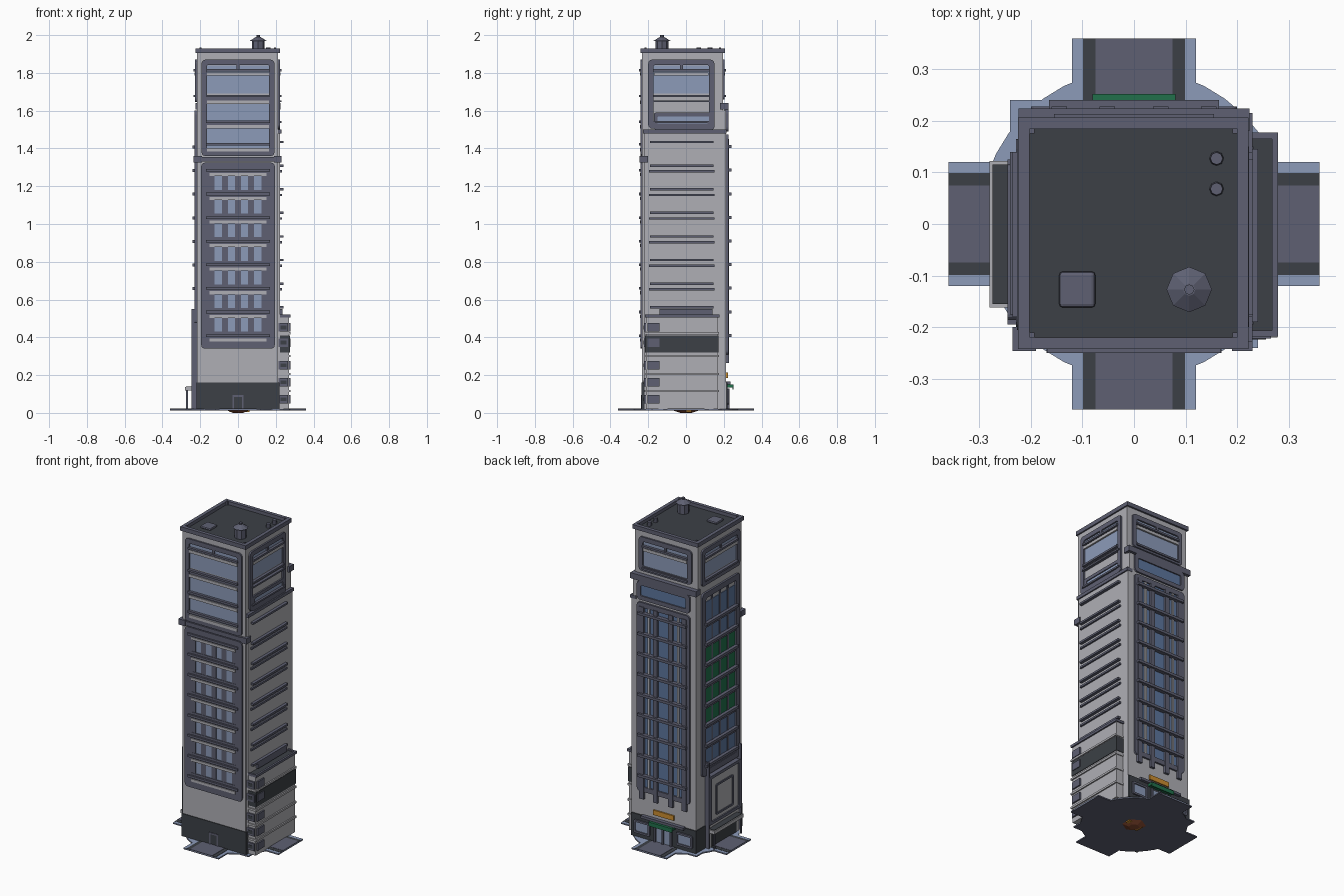
import bpy, bmesh, math
from mathutils import Vector

cube = bpy.data.objects.get("Cube")
if cube:
    bpy.data.objects.remove(cube, do_unlink=True)


def material(name, r, g, b):
    m = bpy.data.materials.new(name)
    m.use_nodes = True
    m.diffuse_color = (r, g, b, 1)
    m.node_tree.nodes["Principled BSDF"].inputs["Base Color"].default_value = (r, g, b, 1)
    return m


wall = material("light grey wall", .43, .43, .46)
trim = material("slate trim", .112, .117, .168)
dark = material("charcoal", .045, .051, .061)
glass = material("pale blue", .262, .328, .485)
deep = material("deep blue glass", .11, .18, .34)
green = material("green", .015, .16, .07)
orange = material("orange", .6, .27, .03)
rust = material("rust brown", .25, .07, .03)

# Each side maps (across, outward, up) to model space
SIDES = {"front": lambda u, d, z: (u, -d, z), "back": lambda u, d, z: (u, d, z),
         "right": lambda u, d, z: (d, u, z), "left": lambda u, d, z: (-d, u, z)}


def finish(name, mat, bm):
    bmesh.ops.recalc_face_normals(bm, faces=bm.faces)
    me = bpy.data.meshes.new(name)
    bm.to_mesh(me)
    bm.free()
    me.materials.append(mat)
    ob = bpy.data.objects.new(name, me)
    bpy.context.collection.objects.link(ob)
    return ob


def boxes(name, mat, items, side="back"):
    """One object from boxes (u0, u1, d0, d1, z0, z1) laid on a side."""
    bm = bmesh.new()
    for u0, u1, d0, d1, z0, z1 in items:
        a, b = Vector(SIDES[side](u0, d0, z0)), Vector(SIDES[side](u1, d1, z1))
        cube = bmesh.ops.create_cube(bm, size=1)["verts"]
        for v in cube:
            v.co = Vector([(a[i] + b[i]) / 2 + v.co[i] * abs(b[i] - a[i]) for i in range(3)])
    return finish(name, mat, bm)


def rounded(u0, u1, z0, z1, r):
    pts = []
    for i, (u, z) in enumerate([(u1 - r, z1 - r), (u0 + r, z1 - r), (u0 + r, z0 + r), (u1 - r, z0 + r)]):
        for k in range(4):
            t = math.radians(90 * i + 30 * k)
            pts.append((u + r * math.cos(t), z + r * math.sin(t)))
    return pts


def frame(name, side, u0, u1, z0, z1, w, d0, d1, r=.02, mat=trim):
    """Rounded picture frame standing off a wall."""
    bm = bmesh.new()
    outer = rounded(u0, u1, z0, z1, r)
    inner = rounded(u0 + w, u1 - w, z0 + w, z1 - w, r / 2)
    loops = [[bm.verts.new(SIDES[side](u, d, z)) for u, z in pts]
             for pts, d in ((outer, d0), (outer, d1), (inner, d1), (inner, d0))]
    n = len(outer)
    for a, b in zip(loops, loops[1:] + loops[:1]):
        for i in range(n):
            bm.faces.new((a[i], a[(i + 1) % n], b[(i + 1) % n], b[i]))
    return finish(name, mat, bm)


def rim(name, mat, x0, x1, y0, y1, z0, z1, w):
    """Four walls around a flat roof."""
    boxes(name, mat, [(x0, x1, y0, y0 + w, z0, z1), (x0, x1, y1 - w, y1, z0, z1),
                      (x0, x0 + w, y0, y1, z0, z1), (x1 - w, x1, y0, y1, z0, z1)])


def cone(name, mat, x, y, z0, z1, r0, r1, n=8):
    bm = bmesh.new()
    bmesh.ops.create_cone(bm, cap_ends=True, segments=n, radius1=r0, radius2=r1, depth=z1 - z0)
    bmesh.ops.translate(bm, verts=bm.verts, vec=(x, y, (z0 + z1) / 2))
    return finish(name, mat, bm)


FLOORS = [.41 + .125 * k for k in range(9)]

# Ground: crossing streets over a round pavement
for name, mat, z0, z1 in (("ground_underside", trim, .013, .018), ("pavement", glass, .018, .021)):
    cone(name + "_disc", mat, 0, 0, z0, z1, .3, .3, 40)
    boxes(name + "_arms", mat, [(-.36, .36, -.12, .12, z0, z1), (-.12, .12, -.36, .36, z0, z1),
                                (-.24, -.1, .1, .24, z0, z1), (.1, .24, -.24, -.1, z0, z1)])
boxes("gutters", dark, [(-.36, .36, -.099, .099, .021, .0225), (-.099, .099, -.36, .36, .021, .0225)])
boxes("roads", trim, [(-.36, .36, -.075, .075, .0225, .024), (-.075, .075, -.36, .36, .0225, .024)])
cone("under_core", rust, 0, 0, 0, .014, .03, .07, 6)
boxes("under_plates", orange, [(-.045, .005, -.03, .02, .004, .0135), (.02, .06, 0, .03, .006, .0135)])

# Tower masses
boxes("tower_core", wall, [(-.217, .213, -.232, .195, .02, 1.905)])
boxes("rear_and_side_mass", wall, [(-.217, .222, -.22, .213, .02, 1.48), (-.217, .213, -.2, .213, 1.48, 1.6)])
boxes("plinth", dark, [(-.221, .221, -.236, .219, .02, .16)])
boxes("side_setback_cap", trim, [(.19, .23, -.228, .215, 1.48, 1.5)])
boxes("rear_setback_cap", trim, [(-.224, .224, .18, .224, 1.605, 1.64)])
boxes("front_belt", trim, [(-.225, .225, -.242, -.2, 1.33, 1.355), (-.235, -.19, -.246, -.2, 1.325, 1.36),
                           (.19, .23, -.246, -.2, 1.325, 1.36)])

# Roof
boxes("roof_deck", dark, [(-.21, .21, -.23, .19, 1.9, 1.91)])
rim("parapet", trim, -.225, .222, -.242, .206, 1.905, 1.93, .022)
cone("roof_tank", trim, .107, -.127, 1.91, 1.975, .034, .034)
cone("roof_tank_lid", trim, .107, -.127, 1.97, 1.99, .044, .012)
cone("roof_tank_knob", trim, .107, -.127, 1.985, 2, .01, .01)
for y in (.068, .127):
    cone("roof_vent", trim, .16, y, 1.91, 1.935, .014, .012)
hatch = boxes("roof_hatch", trim, [(-.145, -.075, -.162, -.092, 1.91, 1.926)])
bev = hatch.modifiers.new("rounding", "BEVEL")
bev.width, bev.segments = .007, 2
boxes("parapet_studs", trim, [(x - .005, x + .005, y - .005, y + .005, 1.91, 1.935)
                              for x in (-.198, .196) for y in (-.215, .18)])


def crown_window(side, c, h, d, z0):
    """Tall top storey window with frame, sills and a centre bracket."""
    frame(side + "_crown_frame", side, c - h, c + h, z0, 1.87, .028, d - .01, d + .01)
    boxes(side + "_crown_glass", glass, [(c - h + .02, c + h - .02, d, d + .002, 1.69, 1.84)], side)
    boxes(side + "_crown_sills", trim, [(c - h + .025, c + h - .025, d, d + .018, z, z + .012)
                                        for z in (1.672, 1.808)], side)
    boxes(side + "_crown_bands", wall, [(c - h + .03, c + h - .03, d, d + .012, 1.785, 1.803)], side)
    boxes(side + "_crown_bracket", trim, [(c - .008, c + .008, d, d + .01, 1.82, 1.845)], side)


crown_window("back", 0, .18, .195, 1.66)
crown_window("left", -.02, .185, .217, 1.645)
crown_window("right", -.025, .175, .213, 1.505)
crown_window("front", 0, .193, .232, 1.36)

# Right crown lower strip
frame("right_low_frame", "right", -.17, .15, 1.5, 1.59, .02, .21, .222, .012)
boxes("right_low_glass", glass, [(-.16, .14, .21, .216, 1.51, 1.58)], "right")
boxes("right_low_sills", trim, [(-.18, .14, .21, .23, z, z + .01) for z in (1.535, 1.645)], "right")

# Front upper storeys
boxes("front_upper_glass", glass, [(-.17, .17, .23, .234, 1.38, 1.67)], "front")
boxes("front_upper_sills", trim, [(-.17, .17, .23, .25, z, z + .014) for z in (1.415, 1.535)], "front")
boxes("front_upper_bands", wall, [(-.165, .165, .23, .244, z, z + .018) for z in (1.385, 1.505, 1.635)], "front")
boxes("front_upper_spandrels", trim, [(-.165, .165, .23, .238, z, z + .03) for z in (1.37, 1.515, 1.645)], "front")

# Front lower storeys
frame("front_frame", "front", -.195, .195, .34, 1.325, .045, .225, .241)
boxes("front_glass", glass, [(-.155, .155, .23, .234, .38, 1.285)], "front")
boxes("front_mullions", trim, [(u - .016, u + .016, .23, .237, .38, 1.285)
                               for u in (-.14, -.07, 0, .07, .14)], "front")
boxes("front_sills", trim, [(-.17, .17, .23, .25, z - .008, z + .006) for z in FLOORS[:8]], "front")
boxes("front_bands", wall, [(-.15, .15, .23, .244, z - .032, z - .016) for z in FLOORS[:8]], "front")
boxes("front_spandrels", trim, [(-.15, .15, .23, .239, z - .03, z + .02) for z in FLOORS[:8]], "front")
boxes("front_door", trim, [(-.03, -.022, .23, .239, .02, .09), (.022, .03, .23, .239, .02, .09),
                           (-.03, .03, .23, .239, .085, .095)], "front")

# Right wall ledges
boxes("right_ledges", trim, [(-.19, .145, .22, .24, z + .018, z + .03) for z in FLOORS[1:]]
      + [(-.195, .15, .22, .232, z - .012, z) for z in FLOORS[2:8]], "right")

# Left storeys: green panes in the middle floors
frame("left_frame", "left", -.2, .165, .47, 1.6, .035, .21, .229)
for name, mat, floors in (("blue", deep, FLOORS[1:3] + FLOORS[7:]), ("green", green, FLOORS[3:7])):
    boxes("left_panes_" + name, mat, [(-.17, .135, .21, .22, z, z + .125) for z in floors], "left")
boxes("left_mullions", trim, [(u - .008, u + .008, .21, .222, .5, 1.57) for u in (-.095, -.0175, .06)], "left")
boxes("left_sills", trim, [(-.175, .14, .21, .24, z - .01, z + .006) for z in FLOORS[1:]], "left")
boxes("left_spandrels", trim, [(-.17, .135, .21, .225, z - .03, z) for z in FLOORS[1:]], "left")

# Back storeys: tall pane columns between piers
frame("back_frame", "back", -.18, .18, .31, 1.475, .03, .205, .224)
boxes("back_glass", deep, [(-.155, .155, .21, .2155, .34, 1.45)])
boxes("back_piers", trim, [(u - .015, u + .015, .21, .228, .265, 1.45) for u in (-.145, -.052, .052, .145)])
boxes("back_mullions", wall, [(u - .007, u + .007, .21, .222, .34, 1.45) for u in (-.1, .1)])
boxes("back_sills", trim, [(-.165, .165, .21, .24, z - .008, z + .008) for z in FLOORS])
frame("back_strip_frame", "back", -.18, .18, 1.49, 1.605, .025, .205, .224)
boxes("back_strip_glass", deep, [(-.165, .165, .21, .2165, 1.505, 1.59)])

# Back shopfront
boxes("awning", green, [(-.08, .08, .21, .252, .135, .15), (-.08, .08, .246, .252, .125, .15)])
boxes("awning_shelf", trim, [(-.145, .145, .21, .236, .15, .165)])
boxes("sign_plate", orange, [(-.07, .07, .21, .222, .185, .215)])
for c in (-.145, .145):
    frame("shop_frame", "back", c - .055, c + .055, .045, .125, .012, .21, .228, .01)
    boxes("shop_window", glass, [(c - .045, c + .045, .21, .2215, .055, .115)])
boxes("shop_doors", glass, [(-.045, -.004, .21, .2215, .025, .12), (.004, .045, .21, .2215, .025, .12)])
boxes("shop_door_posts", trim, [(u - .005, u + .005, .21, .23, .02, .13) for u in (-.055, 0, .055)])

# Right annex with corner bays
boxes("annex", wall, [(.2, .27, -.213, .17, .02, .51)])
boxes("annex_dark_band", dark, [(.21, .274, -.216, .173, .32, .41)])
boxes("annex_roof", dark, [(.21, .268, -.21, .165, .508, .513)])
rim("annex_parapet", trim, .2, .279, -.218, .177, .505, .52, .012)
boxes("annex_strings", wall, [(.21, .278, -.22, .175, z, z + .012) for z in (.11, .2, .295, .415)])
boxes("annex_bays", trim, [(.215, .266, -.222, -.205, z, z + .045) for z in (.05, .14, .23, .35, .43)]
      + [(.26, .279, -.205, -.14, z, z + .045) for z in (.05, .14, .23, .35, .43)])
boxes("annex_bay_panes", dark, [(.225, .256, -.224, -.205, z, z + .02) for z in (.062, .152, .242, .362, .442)])
boxes("annex_ridge", trim, [(.22, .236, -.14, .14, .52, .55)])

# Left annex with canopy
boxes("side_annex", wall, [(-.18, .11, .2, .237, .02, .45)], "left")
frame("side_annex_trim", "left", -.185, .115, .16, .46, .018, .2, .245, .01)
frame("side_annex_panel", "left", -.12, .05, .2, .39, .012, .23, .242, .01)
boxes("side_annex_door", dark, [(-.15, .09, .23, .24, .02, .115)], "left")
boxes("side_annex_pipes", trim, [(u - .005, u + .005, .21, .245, .02, .55) for u in (-.19, .12)], "left")
boxes("canopy", wall, [(-.162, .122, .2, .28, .118, .138)], "left")
boxes("canopy_top", dark, [(-.155, .115, .2, .274, .138, .141)], "left")
boxes("canopy_posts", trim, [(u - .004, u + .004, .266, .274, .02, .12) for u in (-.15, .11)], "left")
